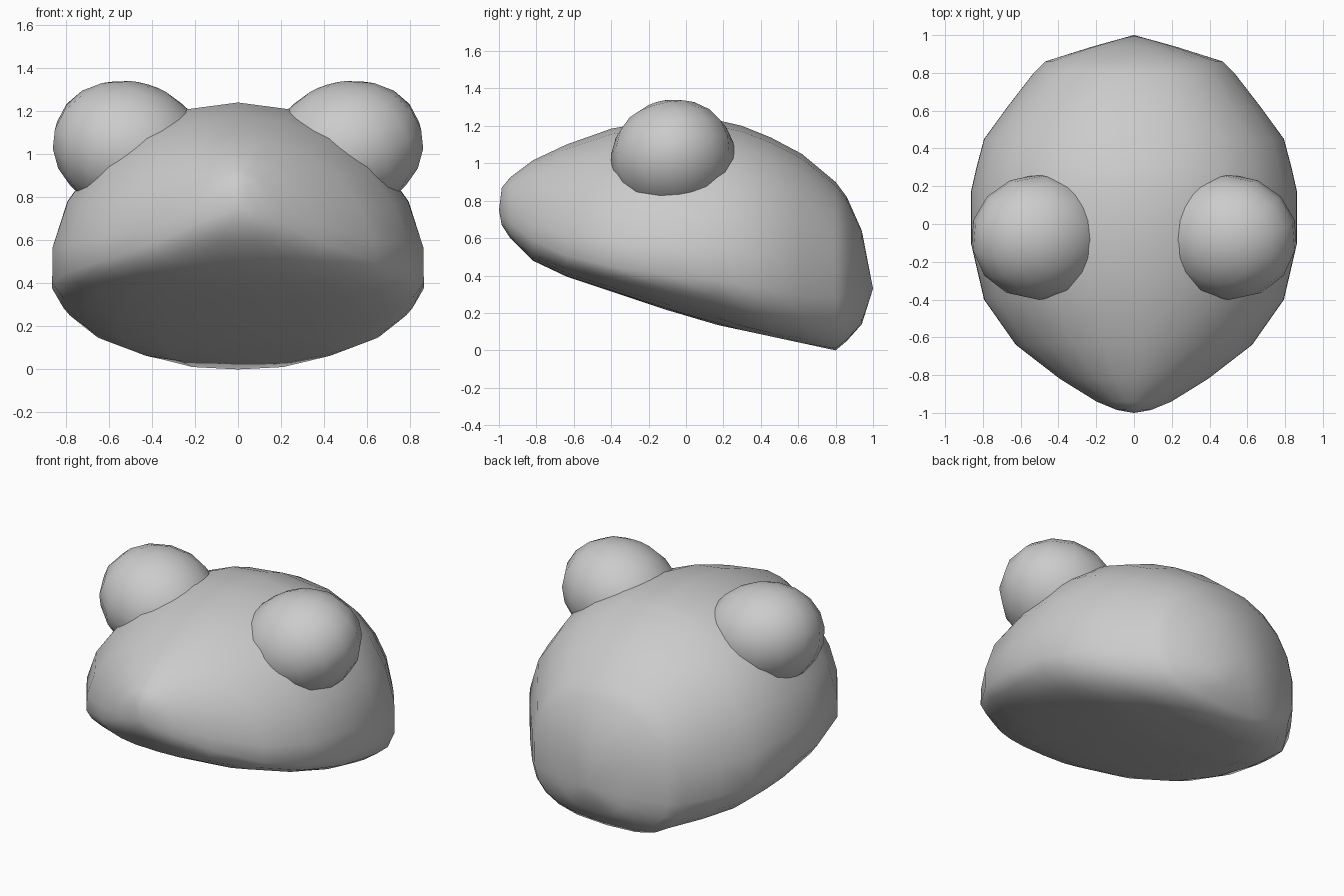
import bpy, bmesh, math
from mathutils import Vector, Matrix

if "Cube" in bpy.data.objects:
    bpy.data.objects.remove(bpy.data.objects["Cube"])

SEG = 22


def finish(name, bm):
    bmesh.ops.recalc_face_normals(bm, faces=bm.faces)
    me = bpy.data.meshes.new(name)
    bm.to_mesh(me)
    bm.free()
    for p in me.polygons:
        p.use_smooth = True
    ob = bpy.data.objects.new(name, me)
    bpy.context.collection.objects.link(ob)
    return ob


def power(v, e):
    return math.copysign(abs(v) ** e, v)


# head: cross-sections from nose to back (y, half width, widest z, top z, bottom z)
sections = [
    (-0.985, 0.09, 0.75, 0.87, 0.67),
    (-0.94, 0.20, 0.70, 0.925, 0.60),
    (-0.82, 0.395, 0.62, 1.015, 0.48),
    (-0.64, 0.63, 0.54, 1.10, 0.395),
    (-0.40, 0.80, 0.49, 1.185, 0.315),
    (-0.10, 0.87, 0.46, 1.24, 0.215),
    (0.17, 0.87, 0.45, 1.23, 0.135),
    (0.30, 0.84, 0.43, 1.20, 0.09),
    (0.45, 0.80, 0.41, 1.14, 0.05),
    (0.62, 0.675, 0.38, 1.05, 0.02),
    (0.80, 0.535, 0.36, 0.90, 0.00),
    (0.86, 0.475, 0.35, 0.82, 0.05),
    (0.94, 0.22, 0.34, 0.64, 0.14),
]
bm = bmesh.new()
rings = []
for y, a, zc, top, bot in sections:
    n_top = 2.0 + 0.25 * y
    ring = []
    for i in range(SEG):
        t = 2 * math.pi * i / SEG
        s, c = math.sin(t), math.cos(t)
        n = n_top if c > 0 else 2.7
        h = top - zc if c > 0 else zc - bot
        ring.append(bm.verts.new((a * power(s, 2 / n), y, zc + h * power(c, 2 / n))))
    rings.append(ring)
for r0, r1 in zip(rings, rings[1:]):
    for i in range(SEG):
        j = (i + 1) % SEG
        bm.faces.new((r0[i], r0[j], r1[j], r1[i]))
for ring, tip in ((rings[0], (0, -1, 0.75)), (rings[-1], (0, 1, 0.33))):
    v = bm.verts.new(tip)
    for i in range(SEG):
        bm.faces.new((ring[i], ring[(i + 1) % SEG], v))
# flatten the underside along the sloping base line
for v in bm.verts:
    v.co.z = max(v.co.z, 0.172 - 0.215 * v.co.y)
finish("head", bm)

# eye bulges: ellipsoid leaning into the head, mirrored
bm = bmesh.new()
bmesh.ops.create_uvsphere(bm, u_segments=14, v_segments=10, radius=1)
bm.transform(Matrix.Translation((0.505, -0.07, 1.03))
             @ Matrix.Rotation(math.radians(-17), 4, 'Y')
             @ Matrix.Rotation(math.radians(14), 4, 'X')
             @ Matrix.Diagonal((0.365, 0.335, 0.305, 1)))
eyes = finish("eye_bulges", bm)
eyes.modifiers.new("mirror", 'MIRROR').use_axis[0] = True
